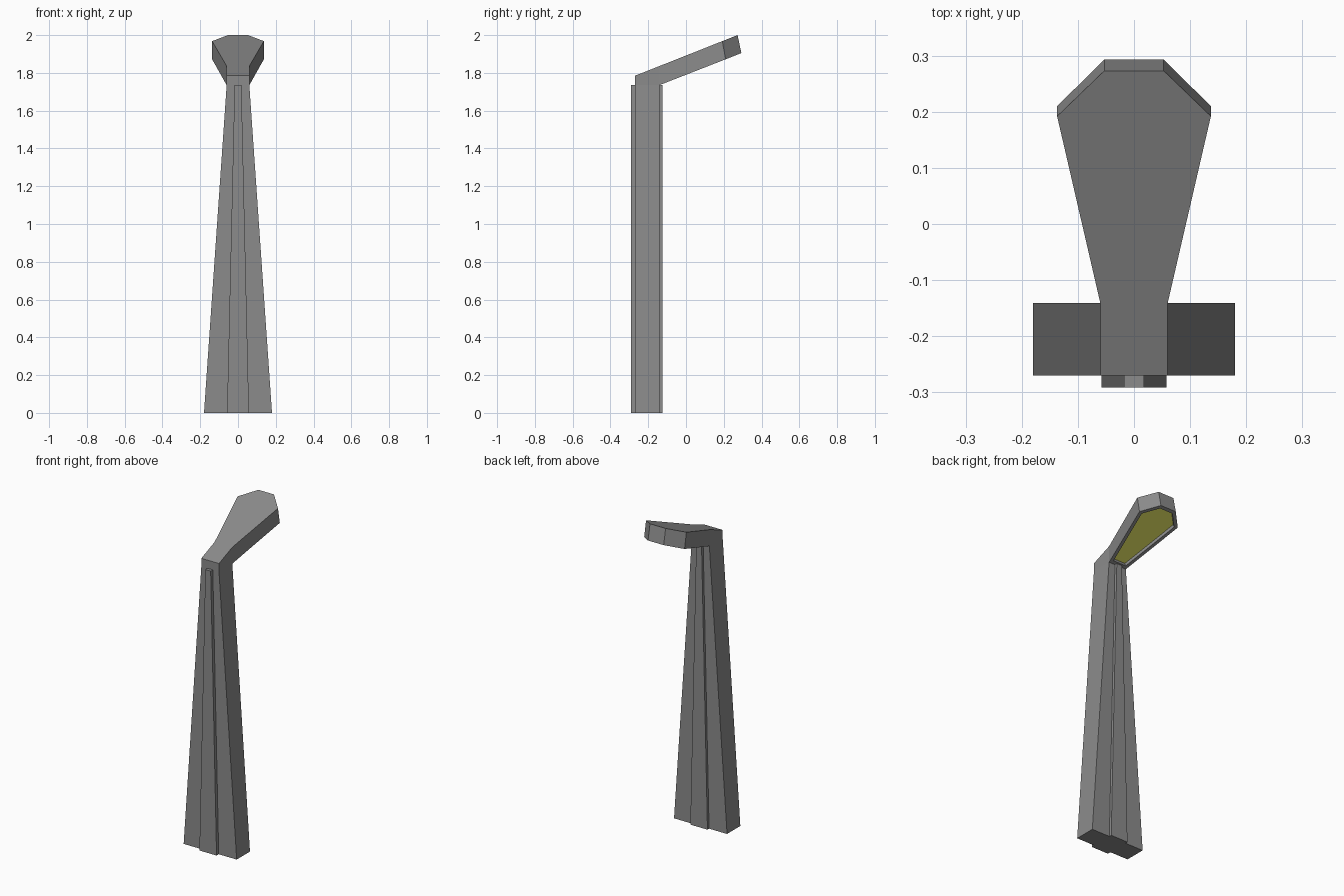
import bpy, bmesh

if "Cube" in bpy.data.objects:
    bpy.data.objects.remove(bpy.data.objects["Cube"])


def material(name, rgb):
    m = bpy.data.materials.new(name)
    m.diffuse_color = (*rgb, 1)
    m.use_nodes = True
    m.node_tree.nodes["Principled BSDF"].inputs["Base Color"].default_value = m.diffuse_color
    return m


grey = material("grey_metal", (0.26, 0.26, 0.26))
yellow = material("lamp_yellow", (0.95, 0.95, 0.15))


def mirrored_mesh(name, pts, side_faces, centre_strips, inset=None):
    """Right-half points mirrored in x; strips join each half to its mirror."""
    bm = bmesh.new()
    R = {k: bm.verts.new(p) for k, p in pts.items()}
    L = {k: bm.verts.new((-p[0], p[1], p[2])) for k, p in pts.items()}
    for f in side_faces:
        bm.faces.new([R[k] for k in f])
        bm.faces.new([L[k] for k in reversed(f)])
    made = {}
    for f in centre_strips:
        made[f] = bm.faces.new([R[k] for k in f] + [L[k] for k in reversed(f)])
    bmesh.ops.recalc_face_normals(bm, faces=bm.faces)
    if inset:
        # border, then recessed panel in the lamp colour
        face = made[inset]
        bmesh.ops.inset_region(bm, faces=[face], thickness=0.02, use_even_offset=True)
        n = face.normal.copy()
        walls = bmesh.ops.extrude_discrete_faces(bm, faces=[face])["faces"]
        for g in walls:
            bmesh.ops.translate(bm, verts=g.verts, vec=-n * 0.02)
            g.material_index = 1
    me = bpy.data.meshes.new(name)
    bm.to_mesh(me)
    bm.free()
    me.materials.append(grey)
    me.materials.append(yellow)
    ob = bpy.data.objects.new(name, me)
    bpy.context.collection.objects.link(ob)
    return ob


# tapered post running into the angled lamp head
mirrored_mesh("lamp_post_and_head", {
    "A": (0.18, -0.27, 0), "B": (0.18, -0.141, 0),
    "C": (0.06, -0.27, 1.735), "D": (0.06, -0.141, 1.735),
    "E": (0.06, -0.27, 1.785), "F": (0.06, -0.141, 1.836),
    "G": (0.137, 0.192, 1.968), "H": (0.137, 0.21, 1.872),
    "I": (0.053, 0.273, 2.0), "J": (0.053, 0.293, 1.905),
}, ["ABDC", "CDFE", "DHGF", "HJIG"],
    ["AB", "AC", "CE", "EF", "FGI", "IJ", "DHJ", "BD"], inset="DHJ")

# raised tapered ribs on the front and back of the post
for name, y0, y1 in (("front_rib", -0.291, -0.27), ("back_rib", -0.141, -0.125)):
    mirrored_mesh(name, {
        "A": (0.058, y0, 0), "B": (0.058, y1, 0),
        "C": (0.018, y0, 1.735), "D": (0.018, y1, 1.735),
    }, ["ABDC"], ["AB", "AC", "CD", "BD"])
